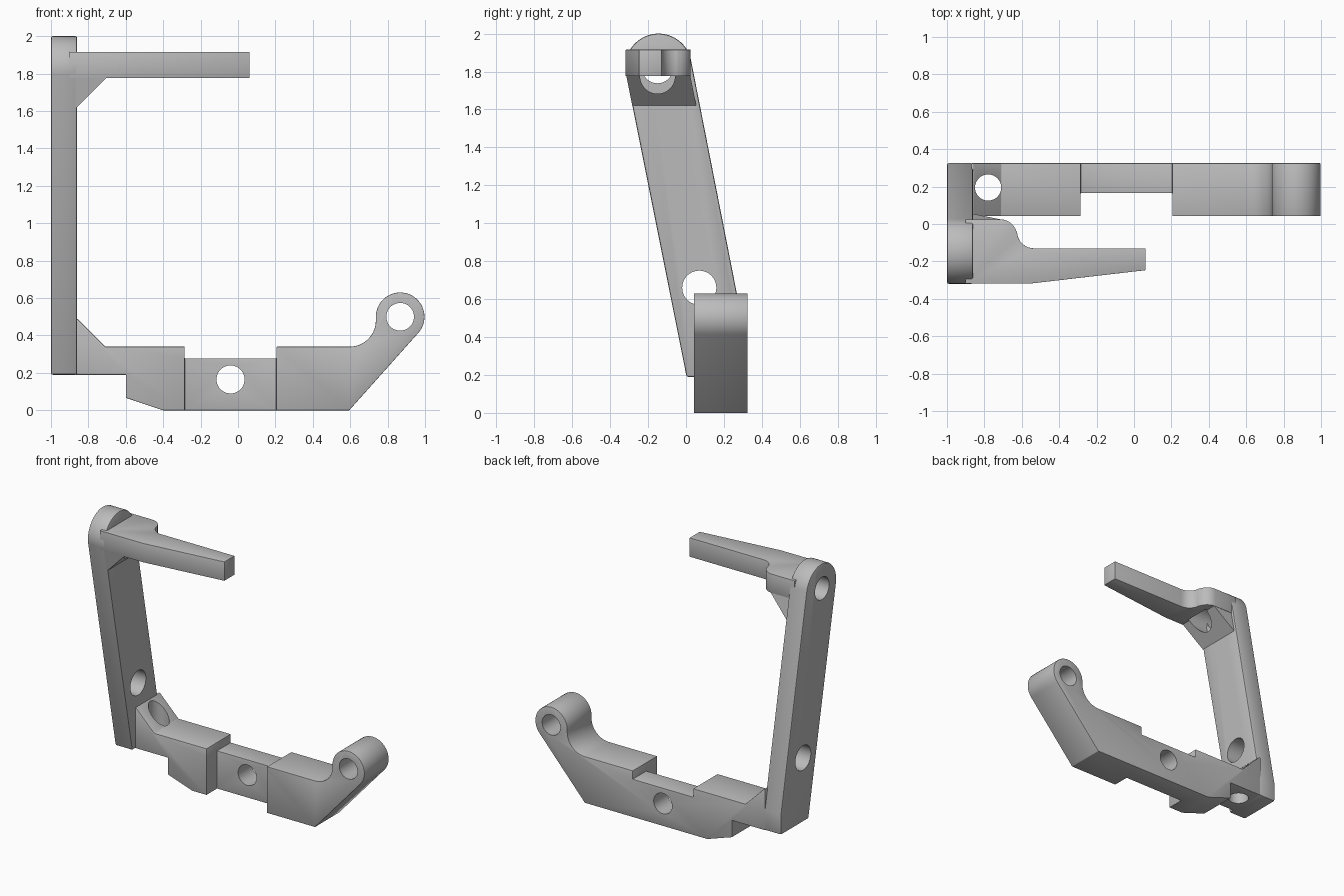
import bpy, bmesh
from math import sin, cos, radians
from mathutils import Vector

old = bpy.data.objects.get("Cube")
if old:
    bpy.data.objects.remove(old, do_unlink=True)

grey = bpy.data.materials.new("plain grey")
grey.use_nodes = True
colour = (0.5, 0.5, 0.5, 1)
grey.diffuse_color = colour
grey.node_tree.nodes["Principled BSDF"].inputs["Base Color"].default_value = colour

PLACE = {"x": lambda a, b, d: (d, a, b),
         "y": lambda a, b, d: (a, d, b),
         "z": lambda a, b, d: (a, b, d)}


def arc(ca, cb, r, start, end, steps=16):
    """Points on an arc, angles in degrees."""
    angles = [radians(start + (end - start) * i / steps) for i in range(steps + 1)]
    return [(ca + r * cos(t), cb + r * sin(t)) for t in angles]


def prism(name, points, axis, lo, hi):
    """Extrude a flat outline along an axis."""
    bm = bmesh.new()
    verts = [bm.verts.new(PLACE[axis](a, b, lo)) for a, b in points]
    face = bm.faces.new(verts)
    ext = bmesh.ops.extrude_face_region(bm, geom=[face])
    moved = [v for v in ext["geom"] if isinstance(v, bmesh.types.BMVert)]
    bmesh.ops.translate(bm, verts=moved, vec=Vector(PLACE[axis](0, 0, hi - lo)))
    bmesh.ops.recalc_face_normals(bm, faces=bm.faces)
    mesh = bpy.data.meshes.new(name)
    bm.to_mesh(mesh)
    bm.free()
    mesh.materials.append(grey)
    obj = bpy.data.objects.new(name, mesh)
    bpy.context.collection.objects.link(obj)
    return obj


def apply(obj, kind, **settings):
    bpy.context.view_layer.objects.active = obj
    mod = obj.modifiers.new(kind, kind)
    for key, value in settings.items():
        setattr(mod, key, value)
    bpy.ops.object.modifier_apply(modifier=mod.name)


def cut(obj, cutter):
    apply(obj, "BOOLEAN", operation="DIFFERENCE", solver="EXACT", object=cutter)
    bpy.data.objects.remove(cutter, do_unlink=True)


def hole(obj, axis, a, b, r, lo, hi):
    cut(obj, prism("hole_cutter", arc(a, b, r, 0, 352.5, 47), axis, lo, hi))


def soften(obj):
    apply(obj, "BEVEL", width=0.01, segments=2, limit_method="ANGLE",
          angle_limit=radians(35))


# Leaning arm with a rounded top
arm = prism("leaning_arm",
            [(0.003, 0.19), (0.325, 0.19), (0.325, 0.34)]
            + arc(-0.145, 1.825, 0.175, 11.5, 191.5, 32), "x", -1, -0.86)
soften(arm)
hole(arm, "x", 0.07, 0.66, 0.09, -1.1, -0.7)
hole(arm, "x", -0.15, 1.82, 0.082, -1.1, -0.7)

# Base rail with lower gusset and raised eye
base = prism("base_rail",
             [(-0.87, 0.19), (-0.6, 0.19), (-0.6, 0.067), (-0.4, 0), (0.595, 0)]
             + arc(0.867, 0.5, 0.13, -42, 180, 32)
             + arc(0.597, 0.48, 0.14, 0, -90, 12)
             + [(-0.71, 0.34), (-0.86, 0.49), (-0.87, 0.49)], "y", 0.042, 0.325)
# Front and top recess in the middle of the rail
notch = [(-0.285, -0.1), (0.205, -0.1), (0.205, 0.5), (-0.285, 0.5)]
cut(base, prism("front_notch_cutter", notch, "y", -0.1, 0.165))
step = [(-0.285, 0.278), (0.205, 0.278), (0.205, 0.5), (-0.285, 0.5)]
cut(base, prism("top_notch_cutter", step, "y", -0.1, 0.5))
soften(base)
hole(base, "y", -0.04, 0.165, 0.075, -0.1, 0.5)
hole(base, "y", 0.867, 0.5, 0.074, -0.1, 0.5)
hole(base, "z", -0.78, 0.195, 0.07, 0, 0.8)

# Tapered finger bar
bar = prism("finger_bar",
            [(-0.9, -0.318), (-0.55, -0.318), (0.062, -0.247), (0.062, -0.13)]
            + arc(-0.535, -0.04, 0.09, -90, -180, 10)
            + arc(-0.715, -0.065, 0.09, 15, 90, 10)
            + [(-0.9, 0.025)], "z", 1.776, 1.915)
soften(bar)

# Upper gusset, leaning with the arm
gusset = prism("upper_gusset",
               [(-0.87, 1.62), (-0.86, 1.62), (-0.69, 1.79), (-0.87, 1.79)],
               "y", -0.315, 0.022)
for v in gusset.data.vertices:
    v.co.y += 0.2 * (1.78 - v.co.z)
# Bolt head recess through gusset into the bar
for part in (gusset, bar):
    hole(part, "x", -0.15, 1.775, 0.092, -0.95, -0.69)

for obj in (arm, base, bar, gusset):
    bpy.ops.object.select_all(action="DESELECT")
    obj.select_set(True)
    bpy.context.view_layer.objects.active = obj
    bpy.ops.object.shade_smooth_by_angle(angle=radians(30))
